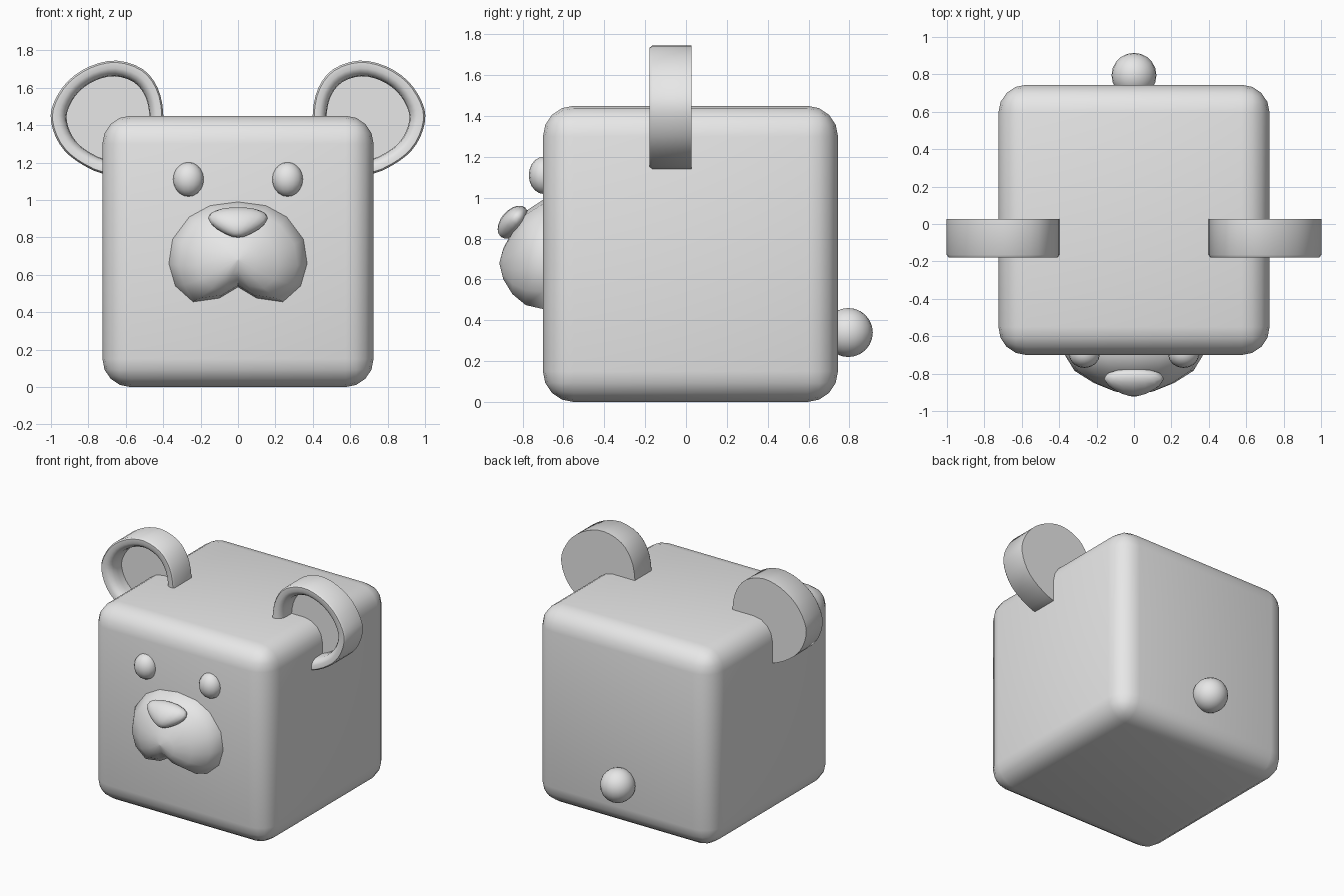
import bpy, bmesh, math
from mathutils import Matrix, Vector

cube = bpy.data.objects.get("Cube")
if cube:
    bpy.data.objects.remove(cube, do_unlink=True)

grey = bpy.data.materials.new("plain grey")
grey.use_nodes = True
grey.diffuse_color = (0.8, 0.8, 0.8, 1)
grey.node_tree.nodes["Principled BSDF"].inputs["Base Color"].default_value = (0.8, 0.8, 0.8, 1)


def finish(bm, name, angle=40):
    """Turn a bmesh into a shaded object."""
    bmesh.ops.recalc_face_normals(bm, faces=bm.faces)
    mesh = bpy.data.meshes.new(name)
    bm.to_mesh(mesh)
    bm.free()
    mesh.materials.append(grey)
    obj = bpy.data.objects.new(name, mesh)
    bpy.context.collection.objects.link(obj)
    bpy.ops.object.select_all(action='DESELECT')
    obj.select_set(True)
    bpy.context.view_layer.objects.active = obj
    bpy.ops.object.shade_smooth_by_angle(angle=math.radians(angle))
    return obj


def ellipsoid(name, centre, radii, segments=16, rings=10):
    bm = bmesh.new()
    bmesh.ops.create_uvsphere(bm, u_segments=segments, v_segments=rings, radius=1,
                              matrix=Matrix.LocRotScale(Vector(centre), None, Vector(radii)))
    return finish(bm, name, 60)


def loft(name, rings, angle=40):
    """Skin a stack of closed rings and cap both ends."""
    bm = bmesh.new()
    loops = [[bm.verts.new(p) for p in ring] for ring in rings]
    n = len(loops[0])
    for a, b in zip(loops, loops[1:]):
        for i in range(n):
            j = (i + 1) % n
            bm.faces.new((a[i], a[j], b[j], b[i]))
    bm.faces.new(loops[0])
    bm.faces.new(loops[-1])
    return finish(bm, name, angle)


def smooth_loop(points, steps=3):
    """Closed Catmull-Rom curve through 2D points."""
    out, n = [], len(points)
    for i in range(n):
        p0, p1, p2, p3 = (Vector(points[(i + k) % n]) for k in (-1, 0, 1, 2))
        for s in range(steps):
            t = s / steps
            out.append(p1 + 0.5 * t * (p2 - p0 + t * (2 * p0 - 5 * p1 + 4 * p2 - p3
                       + t * (3 * p1 - 3 * p2 + p3 - p0))))
    return out


# Rounded box body
bm = bmesh.new()
bmesh.ops.create_cube(bm, size=1, matrix=Matrix.LocRotScale(
    Vector((0, 0.022, 0.725)), None, Vector((1.45, 1.445, 1.45))))
bmesh.ops.bevel(bm, geom=bm.edges[:], offset=0.15, segments=4, profile=0.5, affect='EDGES')
finish(bm, "body")

# Ears: egg-shaped cups with a rounded lip, sunk into the upper corners
ear_outline = smooth_loop([
    (0.40, 1.47), (0.43, 1.60), (0.51, 1.70), (0.65, 1.745), (0.79, 1.715),
    (0.91, 1.635), (0.985, 1.52), (1.0, 1.42), (0.955, 1.30), (0.865, 1.21),
    (0.72, 1.14), (0.58, 1.15), (0.46, 1.22), (0.41, 1.34)])
ear_centre = Vector((0.68, 1.43))
ear_profile = [(1, 0.027), (1, -0.165), (0.97, -0.178), (0.87, -0.178), (0.80, -0.165),
               (0.75, -0.14), (0.735, -0.10), (0.735, -0.05)]
for name, side in (("left_ear", 1), ("right_ear", -1)):
    rings = []
    for scale, y in ear_profile:
        pts = [ear_centre + (p - ear_centre) * scale for p in ear_outline]
        rings.append([(side * p.x, y, p.y) for p in pts])
    loft(name, rings, 50)

# Eyes
for name, side in (("left_eye", 1), ("right_eye", -1)):
    ellipsoid(name, (side * 0.265, -0.695, 1.11), (0.083, 0.075, 0.092))

# Two-lobed muzzle: a faceted outline shrinking towards the tip
half = [(0.15, 0.97), (0.26, 0.91), (0.35, 0.79), (0.37, 0.66),
        (0.335, 0.54), (0.24, 0.455), (0.10, 0.475)]
outline = [(0, 0.99)] + half + [(0, 0.535)] + [(-x, z) for x, z in reversed(half)]
muzzle_profile = [(1, -0.65, 0.70), (1, -0.70, 0.70), (0.86, -0.785, 0.685),
                  (0.58, -0.85, 0.67), (0.28, -0.895, 0.67), (0.02, -0.913, 0.68)]
loft("muzzle", [[(x * s, y, c + (z - 0.70) * s) for x, z in outline]
                for s, y, c in muzzle_profile], 45)

# Nose: a tilted ball narrowing to the bottom
bm = bmesh.new()
bmesh.ops.create_uvsphere(bm, u_segments=16, v_segments=10, radius=1)
tilt = Matrix.Rotation(math.radians(-40), 4, 'X')
for v in bm.verts:
    x, y, z = v.co
    v.co = tilt @ Vector((x * 0.148 * (1 + 0.45 * z), y * 0.06, z * 0.093))
    v.co += Vector((0, -0.847, 0.88))
finish(bm, "nose", 60)

# Tail
ellipsoid("tail", (0, 0.795, 0.34), (0.12, 0.12, 0.12), 20, 12)
